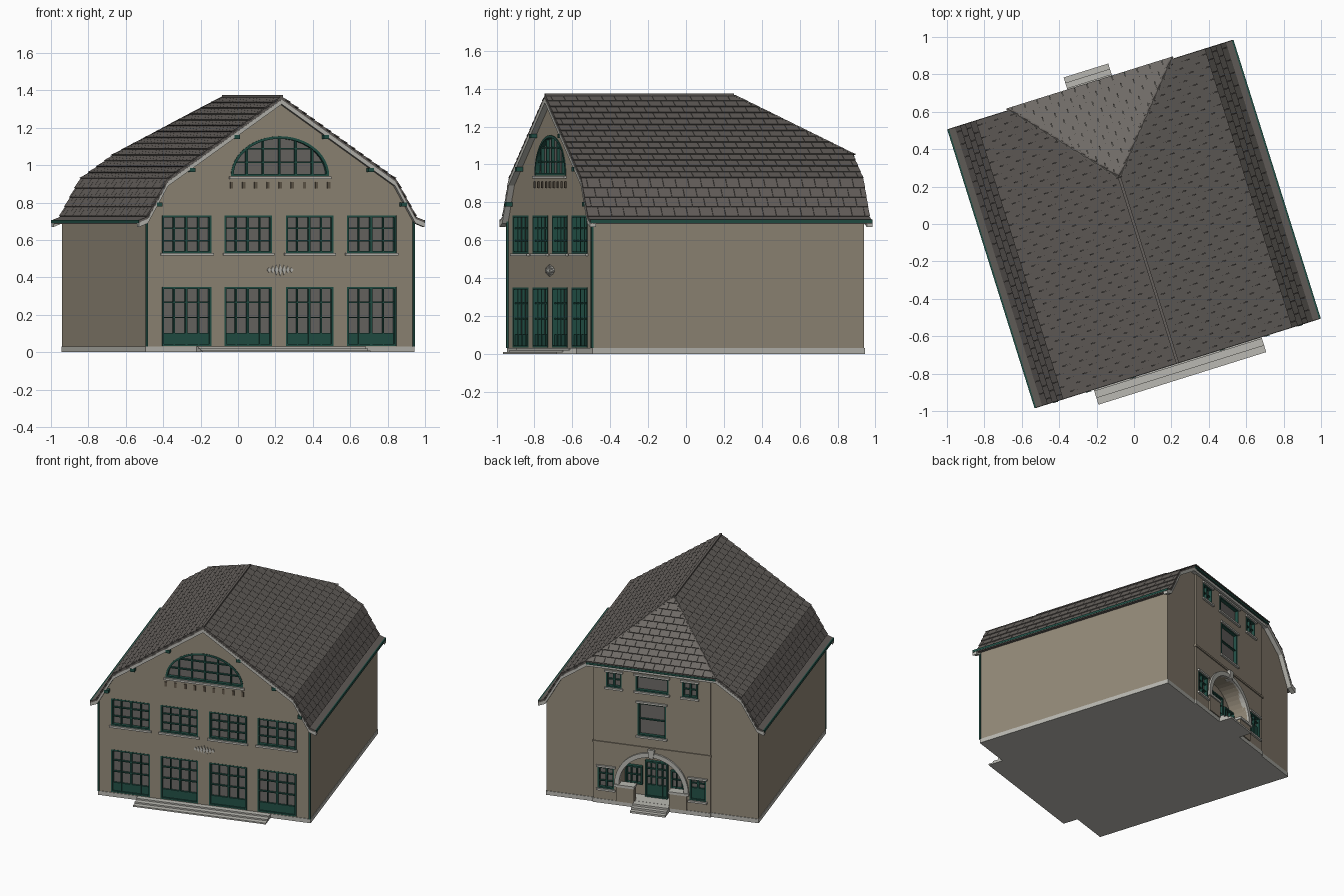
import bpy, bmesh, math
from mathutils import Matrix, Vector

if "Cube" in bpy.data.objects:
    bpy.data.objects.remove(bpy.data.objects["Cube"])

TURN = math.radians(17.4)      # the house stands turned on its plot
WALL, GABLE = 0.75, 0.78       # half sizes of walls and roof length


def material(name, *rgb):
    lin = [((c / 255 + 0.055) / 1.055) ** 2.4 for c in rgb] + [1]
    m = bpy.data.materials.new(name)
    m.use_nodes = True
    m.diffuse_color = lin
    m.node_tree.nodes["Principled BSDF"].inputs["Base Color"].default_value = lin
    return m


PLASTER = material("plaster", 148, 138, 121)
TILE = material("roof tile", 100, 95, 91)
HIP_TILE = material("hip tile", 110, 106, 101)
STONE = material("pale stone", 186, 185, 178)
GREEN = material("green paint", 34, 80, 70)
GLASS = material("grey glass", 108, 105, 102)
BROWN = material("brown brick", 98, 88, 74)


def box(bm, x0, x1, y0, y1, z0, z1):
    size = (abs(x1 - x0), abs(y1 - y0), abs(z1 - z0))
    mid = Vector((x0 + x1, y0 + y1, z0 + z1)) / 2
    bmesh.ops.create_cube(bm, size=1, matrix=Matrix.Translation(mid) @ Matrix.Diagonal((*size, 1)))


def prism(bm, points, y0, y1):
    face = bm.faces.new([bm.verts.new((x, y0, z)) for x, z in points])
    new = bmesh.ops.extrude_face_region(bm, geom=[face])["geom"]
    verts = [v for v in new if isinstance(v, bmesh.types.BMVert)]
    bmesh.ops.translate(bm, verts=verts, vec=(0, y1 - y0, 0))


def clip(bm, co, no):
    geom = bm.verts[:] + bm.edges[:] + bm.faces[:]
    bmesh.ops.bisect_plane(bm, geom=geom, plane_co=co, plane_no=no, clear_outer=True)
    bmesh.ops.holes_fill(bm, edges=[e for e in bm.edges if e.is_boundary], sides=0)


def finish(bm, name, mat):
    bmesh.ops.recalc_face_normals(bm, faces=bm.faces)
    mesh = bpy.data.meshes.new(name)
    bm.to_mesh(mesh)
    bm.free()
    mesh.materials.append(mat)
    ob = bpy.data.objects.new(name, mesh)
    ob.rotation_euler.z = TURN
    bpy.context.collection.objects.link(ob)
    return ob


def boxes(name, mat, items):
    bm = bmesh.new()
    for item in items:
        box(bm, *item)
    return finish(bm, name, mat)


def mirrored(half):
    return [(-x, z) for x, z in half] + [(x, z) for x, z in reversed(half[:-1])]


def arc(a, h, z, n=24):
    return [(-a * math.cos(math.pi * i / n), z + h * math.sin(math.pi * i / n)) for i in range(n + 1)]


# Roof profile from eave to ridge, and the hip plane at the back
EAVE, FOOT, KNEE, RIDGE = (0.8, 0.705), (0.75, 0.725), (0.636, 0.925), (0, 1.362)
PROFILE = mirrored([EAVE, FOOT, KNEE, RIDGE])
HIP_TOP = Vector((0, 0.262, 1.362))
HIP_NORMAL = Vector((0, 0.6, 1))
HIP_X, HIP_Z = 0.457, 1.048


def lowered(d):
    return [(x, z - d) for x, z in PROFILE]


def roof_band(name, mat, top, bottom, y0, y1, drop=0.0):
    bm = bmesh.new()
    prism(bm, lowered(top) + lowered(bottom)[::-1], y0, y1)
    clip(bm, HIP_TOP - Vector((0, 0, drop)), HIP_NORMAL)
    finish(bm, name, mat)


roof_band("roof_slab", TILE, 0, 0.02, -GABLE, GABLE)
roof_band("front_bargeboard", STONE, 0.012, 0.036, -GABLE - 0.002, -WALL)
roof_band("back_bargeboard", STONE, 0.012, 0.036, WALL, GABLE + 0.002, 0.012)

bm = bmesh.new()
rings = [[bm.verts.new((x, y, z - d)) for x, y, z in
          (HIP_TOP, (-HIP_X, 0.787, HIP_Z), (HIP_X, 0.787, HIP_Z))] for d in (0, 0.02)]
bm.faces.new(rings[0])
bm.faces.new(rings[1][::-1])
for i in range(3):
    j = (i + 1) % 3
    bm.faces.new((rings[0][i], rings[1][i], rings[1][j], rings[0][j]))
finish(bm, "hip_slab", HIP_TILE)


# Roof tiles laid in staggered courses
def lay_tiles(bm, low, high, along, half, rows, width=0.07):
    low, high, along = Vector(low), Vector(high), Vector(along)
    step = (high - low) / rows
    normal = along.cross(step).normalized()
    if normal.z < 0:
        normal.negate()
    cols = math.ceil(half / width) + 1
    for r in range(rows):
        for c in range(-cols, cols):
            mid = low + step * (r + 0.5) + along * width * (c + 0.25 + 0.5 * (r % 2)) + normal * 0.004
            axes = (along * (width - 0.002), step * 1.04 - normal * 0.006, normal * 0.006)
            mat = Matrix(axes).transposed().to_4x4()
            mat.translation = mid
            bmesh.ops.create_cube(bm, size=1, matrix=mat)


lift = Vector((0, 0, 0.011))
bm = bmesh.new()
for s in (-1, 1):
    for a, b, rows in ((FOOT, KNEE, 4), (KNEE, RIDGE, 14)):
        lay_tiles(bm, (s * a[0], 0, a[1]), (s * b[0], 0, b[1]), (0, 1, 0), GABLE, rows)
clip(bm, HIP_TOP + lift, HIP_NORMAL)
for s in (-1, 1):
    clip(bm, (0, s * GABLE, 0), (0, s, 0))
finish(bm, "main_roof_tiles", TILE)

bm = bmesh.new()
lay_tiles(bm, (0, 0.787, HIP_Z), HIP_TOP, (1, 0, 0), HIP_X, 11)
for s in (-1, 1):
    clip(bm, HIP_TOP + lift, (s * 0.687, 0, 1))
finish(bm, "hip_tiles", HIP_TILE)
boxes("ridge_cap", TILE, [(-0.008, 0.008, -GABLE, 0.262, 1.355, 1.374)])

# Gutters, hip fascia, downpipes and purlin ends
boxes("gutters", GREEN, [(s * 0.785, s * 0.802, -GABLE, GABLE, 0.692, 0.708) for s in (-1, 1)]
      + [(-HIP_X, HIP_X, 0.775, 0.79, HIP_Z - 0.018, HIP_Z - 0.004)])
boxes("hip_fascia", STONE, [(-HIP_X, HIP_X, WALL, 0.778, HIP_Z - 0.038, HIP_Z - 0.014)])
boxes("downpipes", GREEN, [(s * 0.742, s * 0.754, -0.76, -0.748, 0.03, 0.7) for s in (-1, 1)])
boxes("purlin_ends", GREEN, [(s * x - 0.015, s * x + 0.015, -0.785, -WALL, z - 0.011, z + 0.011)
                             for s in (-1, 1) for x, z in ((0.25, 1.15), (0.5, 0.975), (0.685, 0.79))])

# Windows: every call adds to shared lists of cuts, frame bars and panes
cuts, bars, panes, sills = [], [], [], []


def window(x0, x1, z0, z1, y, s, cols, rows, panel=0.0, cut=True):
    if cut:
        cuts.append((x0, x1, y - s * 0.03, y + s * 0.05, z0, z1))
    panes.append((x0, x1, y - s * 0.03, y - s * 0.022, z0, z1))
    back, front, w = y - s * 0.024, y + s * 0.002, 0.011
    for x in (x0, x1 - w):
        bars.append((x, x + w, back, front, z0, z1))
    for z in (z0, z1 - w):
        bars.append((x0, x1, back, front, z, z + w))
    base = z0 + panel
    if panel:
        bars.append((x0, x1, back, y - s * 0.008, z0, base))
    for i in range(1, cols):
        x, t = x0 + (x1 - x0) * i / cols, 0.006 if 2 * i == cols else 0.0035
        bars.append((x - t, x + t, back, y - s * 0.005, z0, z1))
    for i in range(1, rows):
        z = base + (z1 - base) * i / rows
        bars.append((x0, x1, back, y - s * 0.007, z - 0.0035, z + 0.0035))


def sill(x0, x1, z, y, s):
    sills.append((x0 - 0.01, x1 + 0.01, y - s * 0.01, y + s * 0.014, z - 0.014, z))


# Front: four glazed doors below four windows
for mid, half in ((-0.522, 0.138), (-0.177, 0.133), (0.167, 0.133), (0.513, 0.138)):
    window(mid - half, mid + half, 0.53, 0.73, -WALL, -1, 4, 3)
    window(mid - half, mid + half, 0.033, 0.35, -WALL, -1, 4, 3, 0.07)
    sill(mid - half, mid + half, 0.53, -WALL, -1)
sill(-0.275, 0.275, 0.94, -WALL, -1)

# Back: windows on the shallow bay, then the porch door and its side lights
BAY, PORCH = 0.762, 0.64
for x0, x1, z0, z1, cols, rows, panel in (
        (0.215, 0.325, 0.87, 0.985, 2, 2, 0), (-0.325, -0.215, 0.87, 0.985, 2, 2, 0),
        (-0.117, 0.117, 0.87, 0.985, 1, 1, 0), (-0.1, 0.1, 0.54, 0.785, 1, 2, 0),
        (0.268, 0.383, 0.11, 0.27, 2, 3, 0), (-0.383, -0.268, 0.11, 0.27, 2, 2, 0.09)):
    window(x0, x1, z0, z1, BAY, 1, cols, rows, panel)
    sill(x0, x1, z0, BAY, 1)
    sill(x0, x1, z1 + 0.012, BAY, 1)
window(-0.08, 0.08, 0.042, 0.31, PORCH + 0.024, 1, 4, 3, 0.09, False)
for s in (-1, 1):
    window(s * 0.16 - 0.06, s * 0.16 + 0.06, 0.125, 0.26, PORCH + 0.024, 1, 3, 2, 0, False)
boxes("window_frames", GREEN, bars)
boxes("window_glass", GLASS, panes)
boxes("window_sills", STONE, sills)

# Arched gable window
A, H, Z = 0.275, 0.213, 0.942
for name, mat, pts, y0, y1 in (
        ("arch_glass", GLASS, arc(A, H, Z), -0.728, -0.72),
        ("arch_frame", GREEN, arc(A, H, Z) + arc(A - 0.014, H - 0.014, Z)[::-1], -0.726, -0.753)):
    bm = bmesh.new()
    prism(bm, pts, y0, y1)
    finish(bm, name, mat)
arch_bars = [(-A, A, -0.752, -0.726, Z, Z + 0.012)]
for i in range(-2, 3):
    x = i * A / 3
    arch_bars.append((x - 0.005, x + 0.005, -0.745, -0.726, Z, Z + H * math.sqrt(1 - (x / A) ** 2)))
for k in (0.34, 0.68):
    x = A * math.sqrt(1 - k * k)
    arch_bars.append((-x, x, -0.743, -0.726, Z + H * k - 0.004, Z + H * k + 0.004))
boxes("arch_glazing_bars", GREEN, arch_bars)

# Walls and bay, with all openings cut out
bm = bmesh.new()
for item in cuts:
    box(bm, *item)
prism(bm, arc(A, H, Z), -0.8, -0.72)
PORCH_ARC = arc(0.23, 0.23, 0.16)
prism(bm, [(-0.23, 0.04)] + PORCH_ARC + [(0.23, 0.04)], PORCH, 0.82)
cutter = finish(bm, "opening_cutter", PLASTER)
cutter.hide_render = True

bm = bmesh.new()
prism(bm, mirrored([(WALL, 0.01), (WALL, 0.71), (KNEE[0], KNEE[1] - 0.018), (0, 1.345)]), -WALL, WALL)
clip(bm, HIP_TOP - Vector((0, 0, 0.018)), HIP_NORMAL)
walls = finish(bm, "walls", PLASTER)
bay = boxes("back_bay", PLASTER, [(-0.415, 0.415, 0.735, BAY, 0.01, 1.03)])
for ob in (walls, bay):
    mod = ob.modifiers.new("openings", "BOOLEAN")
    mod.object, mod.solver = cutter, "EXACT"
    bpy.context.view_layer.objects.active = ob
    bpy.ops.object.modifier_apply(modifier=mod.name)
bpy.data.objects.remove(cutter)

# Porch arch, keystone, low walls and floor
bm = bmesh.new()
prism(bm, arc(0.262, 0.262, 0.16) + PORCH_ARC[::-1], 0.74, 0.776)
prism(bm, [(-0.014, 0.385), (0.014, 0.385), (0.024, 0.45), (-0.024, 0.45)], 0.74, 0.785)
finish(bm, "porch_arch", STONE)
boxes("porch_low_walls", PLASTER, [(s * 0.125, s * 0.25, 0.72, 0.772, 0.03, 0.14) for s in (-1, 1)])
boxes("porch_wall_caps", STONE, [(s * 0.12, s * 0.265, 0.715, 0.78, 0.14, 0.158) for s in (-1, 1)])
boxes("porch_floor", STONE, [(-0.23, 0.23, PORCH, 0.75, 0.03, 0.043)])
boxes("string_course", PLASTER, [(-0.42, 0.42, 0.75, 0.769, 0.446, 0.46)])

# Plinth and steps
boxes("plinth", STONE, [(-0.754, 0.754, -0.754, 0.754, 0, 0.03), (-0.418, 0.418, 0.7, 0.765, 0, 0.03)])
boxes("front_steps", STONE, [(-0.47, 0.47, -y, -0.7, 0, z)
                             for y, z in ((0.865, 0.01), (0.828, 0.02), (0.79, 0.03))])
boxes("back_steps", STONE, [(-0.125, 0.125, 0.7, y, 0, z)
                            for y, z in ((0.86, 0.014), (0.83, 0.028), (0.8, 0.042))])

# Brick dentils and a small plaster ornament
boxes("dentils", BROWN, [(i * 0.068 - 0.008, i * 0.068 + 0.008, -0.757, -0.74, 0.875, 0.91)
                         for i in range(-4, 5)])
bm = bmesh.new()
for i in range(-3, 4):
    x, h = i * 0.021, 0.032 - 0.006 * abs(i)
    prism(bm, [(x - 0.01, 0.44), (x, 0.44 + h), (x + 0.01, 0.44), (x, 0.44 - h)], -0.757, -0.745)
finish(bm, "wall_ornament", STONE)
